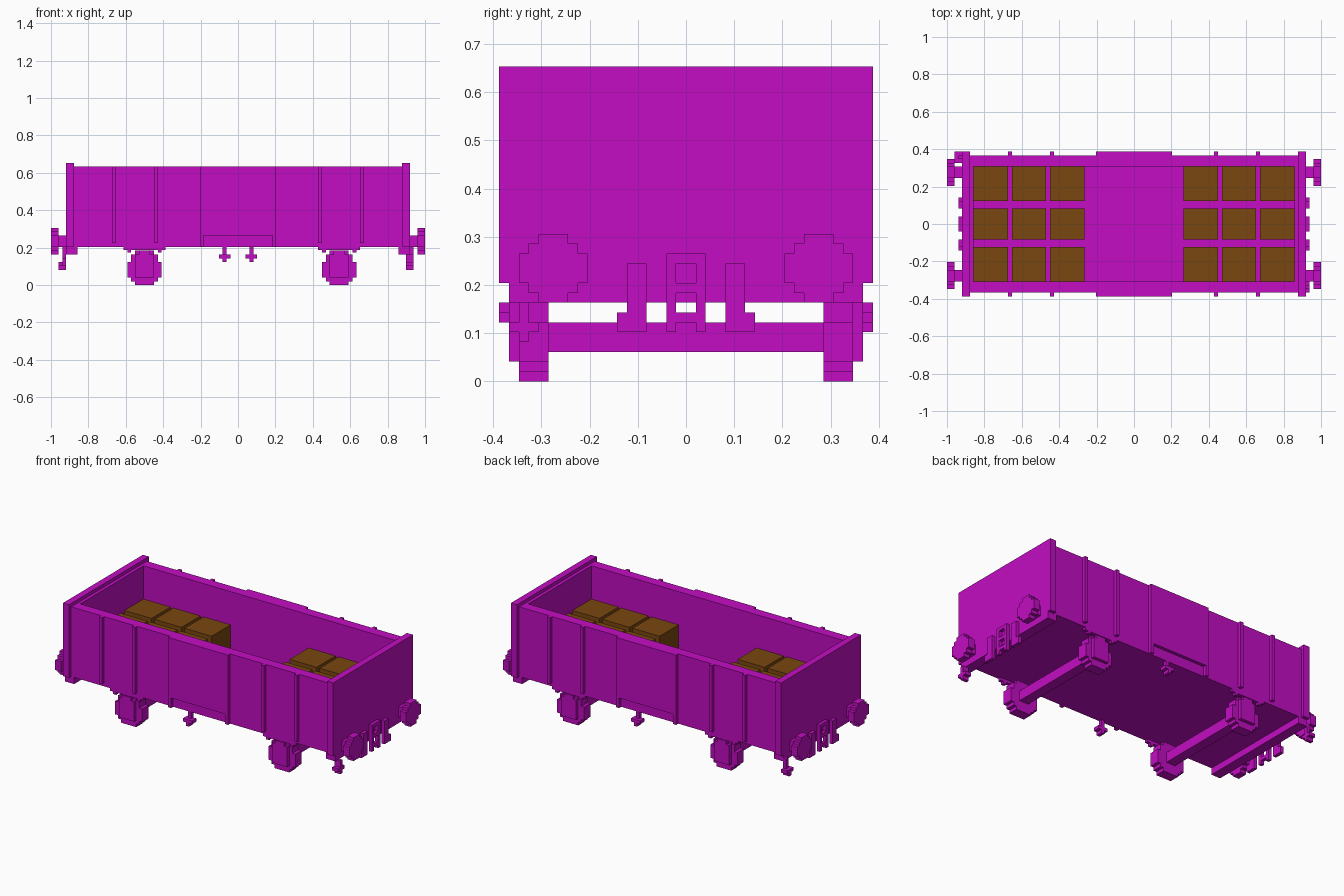
import bpy, bmesh

if "Cube" in bpy.data.objects:
    bpy.data.objects.remove(bpy.data.objects["Cube"], do_unlink=True)

U = 2 / 98  # one block


def material(name, rgb):
    m = bpy.data.materials.new(name)
    m.use_nodes = True
    m.diffuse_color = (*rgb, 1)
    bsdf = m.node_tree.nodes["Principled BSDF"]
    bsdf.inputs["Base Color"].default_value = (*rgb, 1)
    bsdf.inputs["Roughness"].default_value = 0.8
    return m


MAGENTA = material("magenta paint", (0.54, 0.004, 0.54))
BROWN = material("brown wood", (0.19, 0.063, 0.005))


def finish(name, bm, mat):
    bmesh.ops.recalc_face_normals(bm, faces=bm.faces)
    bmesh.ops.scale(bm, vec=(U, U, U), verts=bm.verts)
    me = bpy.data.meshes.new(name)
    bm.to_mesh(me)
    bm.free()
    me.materials.append(mat)
    ob = bpy.data.objects.new(name, me)
    bpy.context.collection.objects.link(ob)
    return ob


def part(name, boxes, mat=MAGENTA, sx=1, sy=1, ox=0):
    """Boxes (x0, x1, y0, y1, z0, z1) in blocks, mirrored by sx, sy."""
    bm = bmesh.new()
    for x0, x1, y0, y1, z0, z1 in boxes:
        vs = bmesh.ops.create_cube(bm, size=1)["verts"]
        for v in vs:
            v.co.x = ox + sx * (x1 if v.co.x > 0 else x0)
            v.co.y = sy * (y1 if v.co.y > 0 else y0)
            v.co.z = z1 if v.co.z > 0 else z0
    return finish(name, bm, mat)


def disc(name, rows, axis, a, b, c, z0):
    """Stepped disc: rows of (half width, height), extruded a..b on the axis, centred at c."""
    right, z = [], z0
    for half, h in rows:
        right += [(half, z), (half, z + h)]
        z += h
    outline = right + [(-w, z) for w, z in reversed(right)]
    bm = bmesh.new()
    place = (lambda w, z, t: (t, c + w, z)) if axis == "x" else (lambda w, z, t: (c + w, t, z))
    face = bm.faces.new([bm.verts.new(place(w, z, a)) for w, z in outline])
    ext = bmesh.ops.extrude_face_region(bm, geom=[face])["geom"]
    shift = (b - a, 0, 0) if axis == "x" else (0, b - a, 0)
    bmesh.ops.translate(bm, vec=shift, verts=[g for g in ext if isinstance(g, bmesh.types.BMVert)])
    return finish(name, bm, MAGENTA)


# Floor
part("floor", [(-42, 42, -15, 15, 10, 12)])

# Long sides with ribs and a raised door with a recessed lower hatch
for s, side in ((-1, "front"), (1, "back")):
    part(side + "_wall", [(-43, 43, 15, 18, 10, 31)], sy=s)
    part(side + "_door", [(-10, 10, 18, 19, 13, 31), (-10, -9, 18, 19, 10, 13),
                          (9, 10, 18, 19, 10, 13)], sy=s)
    for x in (-33, -22, 21, 32):
        part(side + "_rib", [(x, x + 1, 18, 19, 11, 31)], sy=s)
    # Lever beneath the door
    part(side + "_lever", [(3, 4, 17, 18, 6, 10), (2, 5, 17, 19, 7, 8),
                           (3, 4, 18, 19, 6, 7)], sx=s, sy=s)

# Ends with headstock, buffers, coupling and hoses
for s, end in ((-1, "right"), (1, "left")):
    part(end + "_end_wall", [(42, 43, -15, 15, 10, 31)], sx=s)
    part(end + "_end_board", [(43, 45, -19, 19, 10, 32)], sx=s)
    part(end + "_headstock", [(42, 45, -18, 18, 8, 10)], sx=s)
    for t in (-1, 1):
        part(end + "_buffer_shaft", [(45, 47, 12, 15, 10, 13)], sx=s, sy=t)
        disc(end + "_buffer_head", [(1.5, 1), (2.5, 1), (3.5, 3), (2.5, 1), (1.5, 1)],
             "x", s * 47, s * 49, t * 13.5, 8)
        part(end + "_hose", [(45, 46, 4, 6, 5, 12), (45, 46, 6, 7, 5, 7)], sx=s, sy=t)
    part(end + "_coupling", [(45, 46, -2, -1, 5, 13), (45, 46, 1, 2, 5, 13), (45, 46, -1, 1, 12, 13),
                             (45, 46, -1, 1, 9, 10), (45, 46, -1, 1, 6, 7)], sx=s)

# Corner hooks at opposite corners
part("left_hook", [(44, 46, -17, -16, 4, 8), (44, 46, -18, -17, 5, 6), (44, 46, -16, -15, 5, 6)])
part("right_hook", [(-46, -45, 17, 18, 6, 9), (-47, -45, 17, 18, 4, 6),
                    (-47, -45, 16, 17, 5, 6), (-47, -45, 18, 19, 5, 6)])

# Wheelsets with axle boxes and springs
for x in (-24.5, 26.5):
    part("axle", [(-1.5, 1.5, -14, 14, 3, 6)], ox=x)
    for s in (-1, 1):
        disc("wheel", [(2.5, 1), (3.5, 1), (4.5, 4), (3.5, 2), (2.5, 1)],
             "y", s * 14, s * 17, x, 0)
        part("axle_box", [(-2.5, 2.5, 17, 18, 2, 8), (-1.5, 1.5, 17, 18, 8, 9)], sy=s, ox=x)
        part("spring", [(-5.5, 5.5, 17, 18, 9.2, 10), (-4.5, -3.5, 17, 18, 8.5, 9.2),
                        (3.5, 4.5, 17, 18, 8.5, 9.2)], sy=s, ox=x)

# Two groups of nine crates
for s in (-1, 1):
    for x in (13, 23, 33):
        for y0, y1 in ((-15, -6), (-4, 4), (6, 15)):
            part("crate", [(x, x + 9, y0, y1, 12, 21)], BROWN, sx=s)
